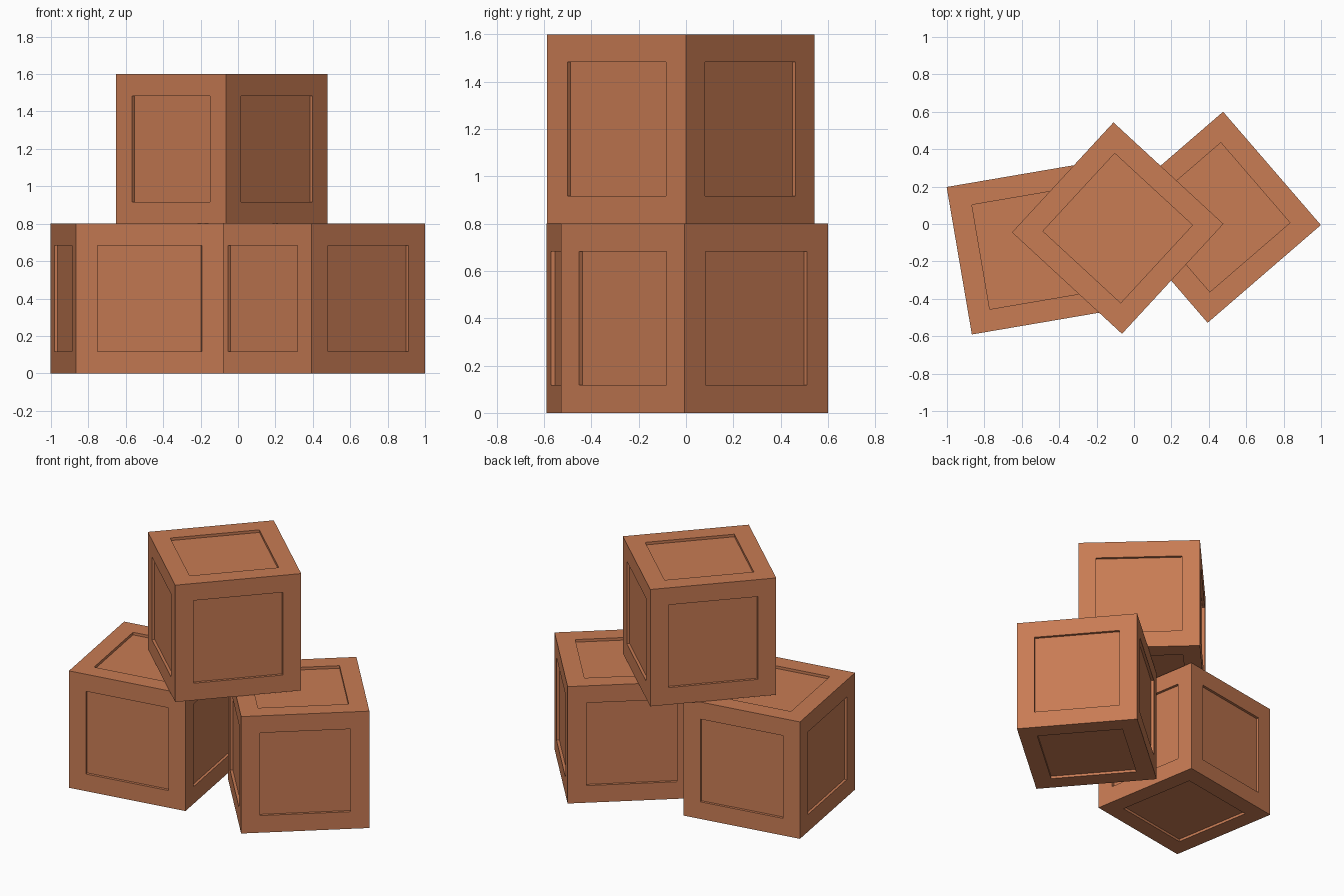
import bpy, bmesh, math

if "Cube" in bpy.data.objects:
    bpy.data.objects.remove(bpy.data.objects["Cube"])

SIZE, MARGIN, DEPTH = 0.8, 0.117, 0.018

wood = bpy.data.materials.new("terracotta_brown")
wood.diffuse_color = (0.58, 0.20, 0.088, 1.0)
wood.use_nodes = True
wood.node_tree.nodes["Principled BSDF"].inputs["Base Color"].default_value = wood.diffuse_color


def crate(name, x, y, z, angle):
    """Cube with a square panel sunk straight into every side."""
    bm = bmesh.new()
    bmesh.ops.create_cube(bm, size=SIZE)
    sides = bm.faces[:]
    # frame border, then sink the panel
    bmesh.ops.inset_individual(bm, faces=sides, thickness=MARGIN, use_even_offset=True)
    panels = bmesh.ops.extrude_discrete_faces(bm, faces=sides)["faces"]
    for f in panels:
        f.normal_update()
        offset = f.normal * -DEPTH
        for v in f.verts:
            v.co += offset
    bm.normal_update()
    mesh = bpy.data.meshes.new(name)
    bm.to_mesh(mesh)
    bm.free()
    mesh.materials.append(wood)
    ob = bpy.data.objects.new(name, mesh)
    ob.location = (x, y, z + SIZE / 2)
    ob.rotation_euler.z = math.radians(angle)
    bpy.context.collection.objects.link(ob)


# two crates on the ground, one stacked across them
crate("left_crate", -0.54, -0.129, 0.0, 9.7)
crate("right_crate", 0.435, 0.036, 0.0, 40.8)
crate("top_crate", -0.087, -0.022, SIZE, 47.3)
